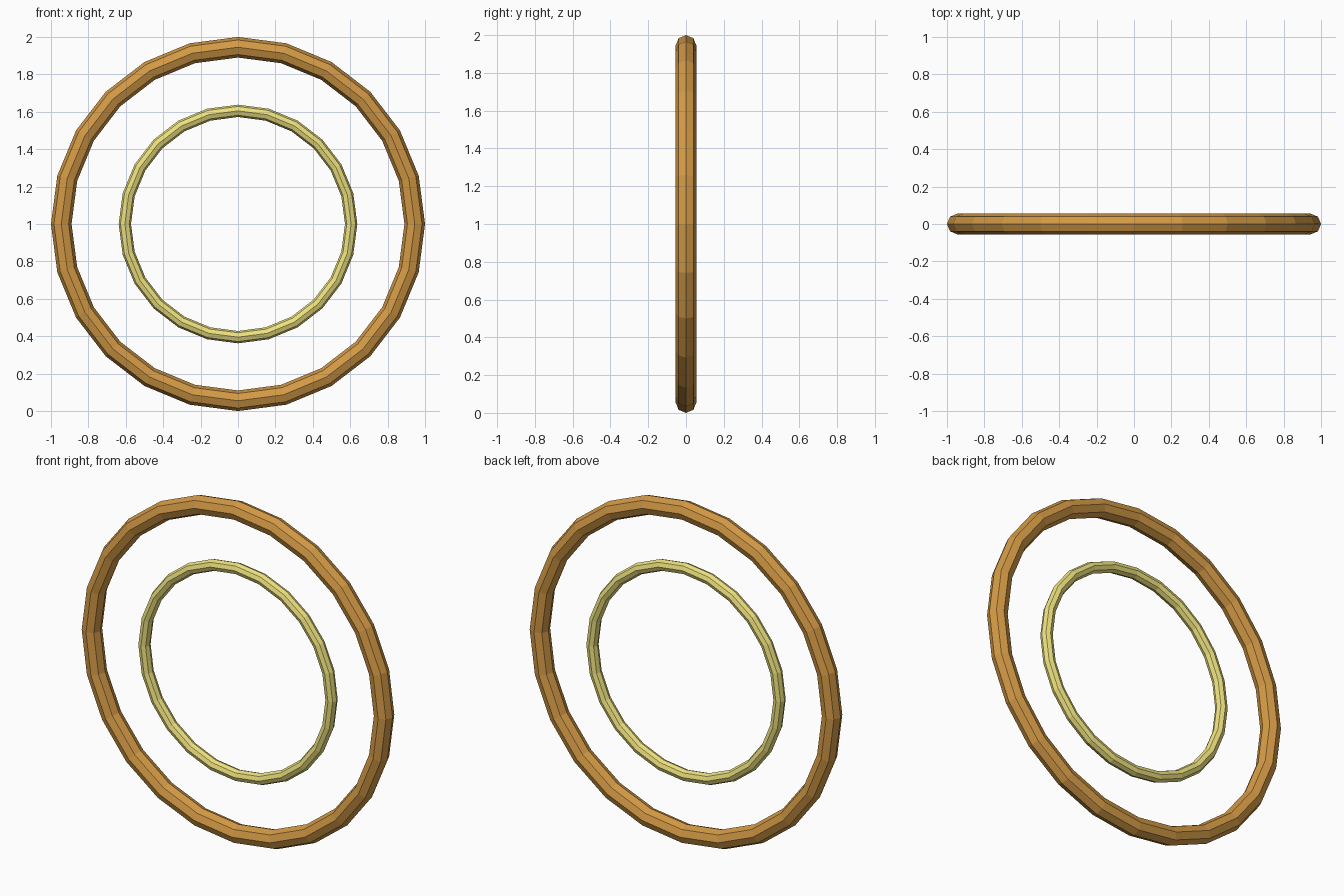
import bpy
import math

if "Cube" in bpy.data.objects:
    bpy.data.objects.remove(bpy.data.objects["Cube"])


def ring(name, major, minor, color):
    # Low-poly octagonal tube standing upright in the XZ plane
    bpy.ops.mesh.primitive_torus_add(
        major_segments=24, minor_segments=8,
        major_radius=major, minor_radius=minor,
        location=(0, 0, 1), rotation=(math.pi / 2, 0, 0))
    obj = bpy.context.object
    obj.name = name
    mat = bpy.data.materials.new(name + "_color")
    mat.diffuse_color = color
    mat.use_nodes = True
    mat.node_tree.nodes["Principled BSDF"].inputs["Base Color"].default_value = mat.diffuse_color
    obj.data.materials.append(mat)
    bpy.ops.object.shade_flat()
    return obj


# Large bronze ring and the thinner pale ring floating inside it
ring("outer_ring", 0.945, 0.055, (0.65, 0.32, 0.06, 1))
ring("inner_ring", 0.605, 0.033, (0.84, 0.75, 0.21, 1))
